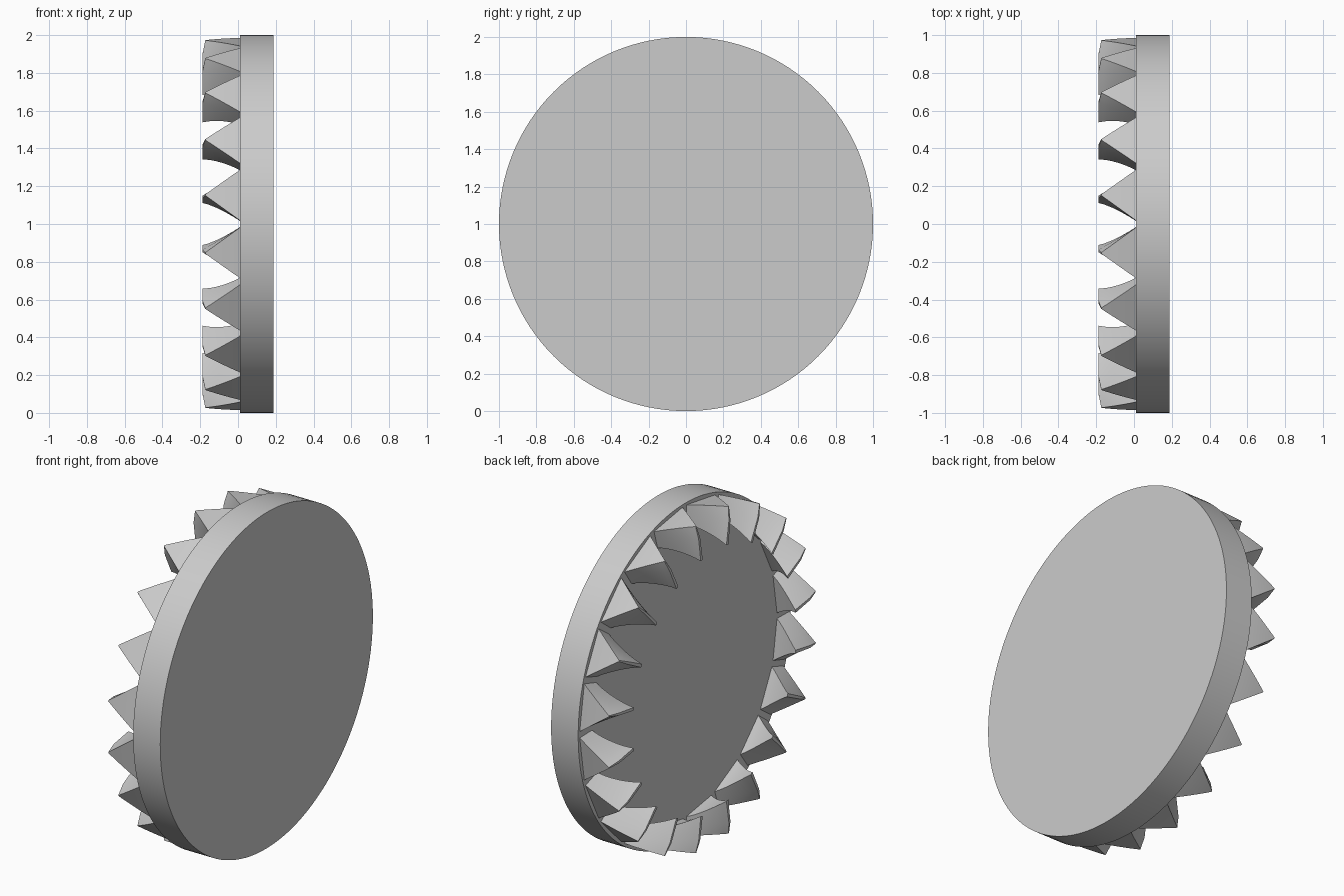
import bpy, bmesh
from math import radians, sin, cos, pi

if "Cube" in bpy.data.objects:
    bpy.data.objects.remove(bpy.data.objects["Cube"], do_unlink=True)

# Single plain grey
steel = bpy.data.materials.new("plain grey")
steel.use_nodes = True
grey = (0.6, 0.6, 0.6, 1)
steel.diffuse_color = grey
steel.node_tree.nodes["Principled BSDF"].inputs["Base Color"].default_value = grey

HALF = 0.188        # half thickness along the axle
BASE = 0.01         # plane the teeth stand on
OUTER = 0.985       # outer radius of the teeth
TEETH = 20
STEPS = 8

# Backing disc, axle along x
bpy.ops.mesh.primitive_cylinder_add(vertices=128, radius=1, depth=HALF - BASE,
                                    location=((HALF + BASE) / 2, 0, 1),
                                    rotation=(0, pi / 2, 0))
disc = bpy.context.object
disc.name = "disc"
disc.data.materials.append(steel)
bpy.ops.object.shade_smooth_by_angle(angle=radians(30))


def section(t):
    """Ring of tooth points at height t: up one flank and back along the other."""
    inner = 0.87 - 0.10 * t ** 1.3
    middle = 0.93 - 0.02 * t
    full = HALF + BASE
    stations = [(OUTER, full - 0.015, 0.003, 1.0),
                (middle, full, 0.008, 1.05),
                (inner, full, 0.012, 1.15)]
    side = []
    for radius, height, land, power in stations:
        angle = radians(7.9) * (1 - t) ** power + land * t
        side.append((BASE - height * t, radius, angle))
    ring = side + [(x, r, -a) for x, r, a in reversed(side)]
    return [(x, r * cos(a), r * sin(a)) for x, r, a in ring]


# One claw-shaped tooth lofted from the base to the narrow tip
bm = bmesh.new()
rings = [[bm.verts.new(p) for p in section(i / STEPS)] for i in range(STEPS + 1)]
for low, high in zip(rings, rings[1:]):
    for i in range(len(low)):
        j = (i + 1) % len(low)
        bm.faces.new((low[i], low[j], high[j], high[i]))
for ring in (rings[0], rings[-1]):
    bm.faces.new((ring[0], ring[1], ring[4], ring[5]))
    bm.faces.new((ring[1], ring[2], ring[3], ring[4]))
bmesh.ops.recalc_face_normals(bm, faces=bm.faces)
tooth_mesh = bpy.data.meshes.new("tooth")
bm.to_mesh(tooth_mesh)
bm.free()
tooth_mesh.materials.append(steel)

# Ring of teeth
for k in range(TEETH):
    tooth = bpy.data.objects.new(f"tooth_{k + 1}", tooth_mesh)
    tooth.location = (0, 0, 1)
    tooth.rotation_euler = (2 * pi * (k + 0.5) / TEETH, 0, 0)
    bpy.context.collection.objects.link(tooth)
bpy.ops.object.select_all(action="DESELECT")
tooth.select_set(True)
bpy.context.view_layer.objects.active = tooth
bpy.ops.object.shade_smooth_by_angle(angle=radians(30))
